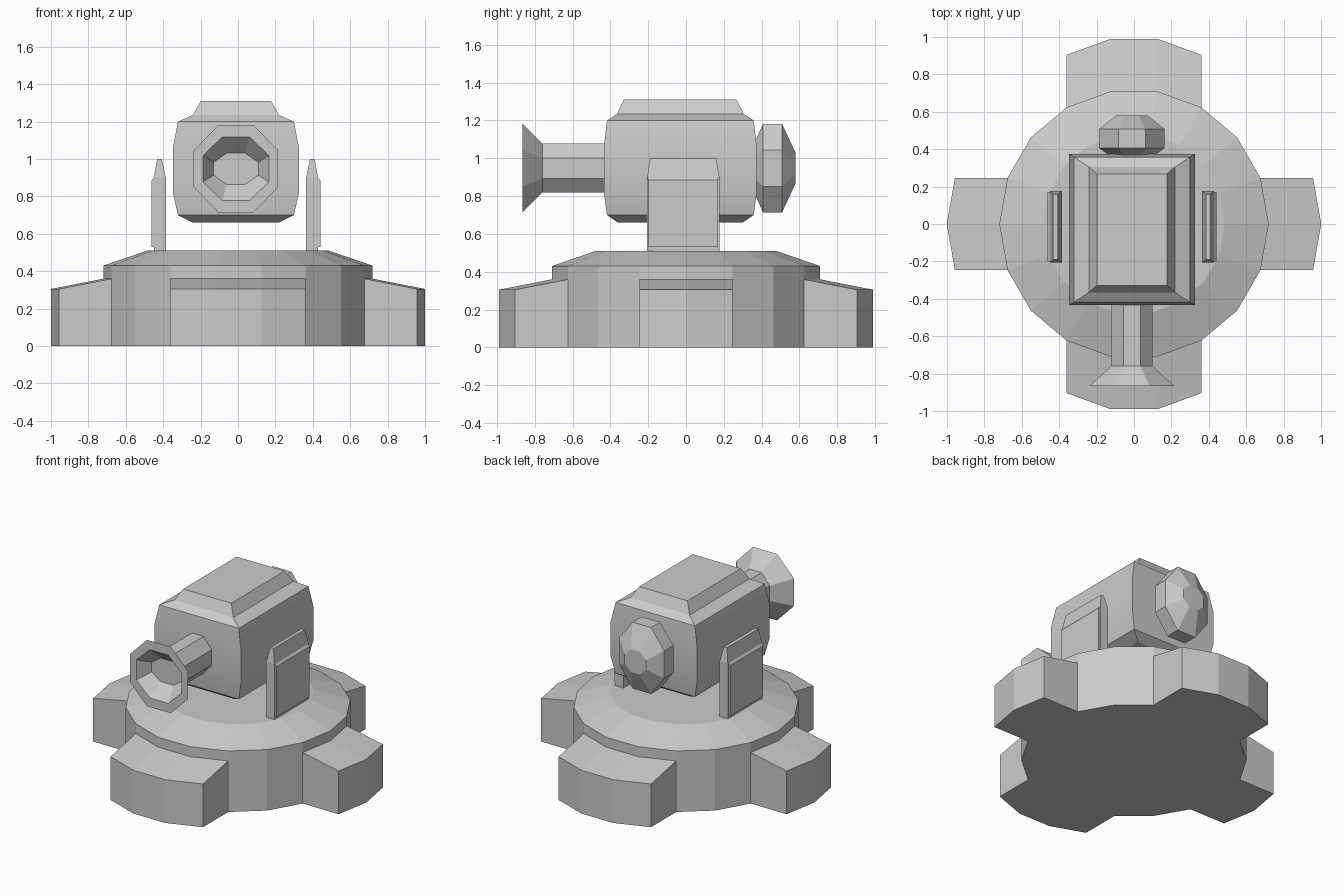
import bpy, bmesh, math
from mathutils import Vector

if "Cube" in bpy.data.objects:
    bpy.data.objects.remove(bpy.data.objects["Cube"])

CX, CZ = -0.011, 0.948   # turret centre line


def finish(bm, name, smooth=None):
    bmesh.ops.recalc_face_normals(bm, faces=bm.faces[:])
    mesh = bpy.data.meshes.new(name)
    bm.to_mesh(mesh)
    bm.free()
    if smooth:
        mesh.shade_smooth()
        mesh.set_sharp_from_angle(angle=math.radians(smooth))
    obj = bpy.data.objects.new(name, mesh)
    bpy.context.collection.objects.link(obj)
    return obj


def loft(rings):
    """Skin a list of equal-length point rings and cap both ends."""
    bm = bmesh.new()
    vs = [[bm.verts.new(p) for p in ring] for ring in rings]
    n = len(vs[0])
    for a, b in zip(vs, vs[1:]):
        for i in range(n):
            bm.faces.new((a[i], a[(i + 1) % n], b[(i + 1) % n], b[i]))
    bm.faces.new(vs[0])
    bm.faces.new(vs[-1])
    return bm


def circle(r, z, n=18):
    return [(r * math.cos(2 * math.pi * i / n), r * math.sin(2 * math.pi * i / n), z) for i in range(n)]


def octagon(y, hx, hz):
    """Flat-sided octagon facing y, with half width hx and half height hz."""
    k = 1 / math.cos(math.pi / 8)
    angles = [math.pi / 8 + i * math.pi / 4 for i in range(8)]
    return [(CX + hx * k * math.cos(a), y, CZ + hz * k * math.sin(a)) for a in angles]


def rect(z, x0, x1, y0, y1):
    return [(x0, y0, z), (x1, y0, z), (x1, y1, z), (x0, y1, z)]


# Base: 18-sided drum with four feet extruded from its lower wall
bm = loft([circle(0.72, 0), circle(0.72, 0.36), circle(0.72, 0.43), circle(0.485, 0.51)])
for d in (Vector((1, 0, 0)), Vector((-1, 0, 0)), Vector((0, 1, 0)), Vector((0, -1, 0))):
    limit = 0.8 if d.y else 0.9
    faces = []
    for f in bm.faces:
        c = f.calc_center_median()
        flat = Vector((c.x, c.y, 0))
        if abs(c.z - 0.18) < 0.01 and 0.6 < flat.length < 0.75 and flat.normalized().dot(d) > limit:
            faces.append(f)
    new = bmesh.ops.extrude_face_region(bm, geom=faces)
    bmesh.ops.delete(bm, geom=[f for f in faces if f.is_valid], context='FACES')
    for v in new['geom']:
        if isinstance(v, bmesh.types.BMVert):
            v.co += d * 0.281
            if v.co.z > 0.2:
                v.co.z -= 0.055
finish(bm, "base_with_feet")

# Turret housing with bulged sides and raised roof plate
body = [(0.66, 0.23, 0.33), (0.70, 0.31, 0.388), (0.82, 0.337, 0.404), (1.06, 0.337, 0.404),
        (1.20, 0.31, 0.388), (1.235, 0.23, 0.335), (1.31, 0.188, 0.298)]
finish(loft([rect(z, CX - hx, CX + hx, -0.03 - hy, -0.03 + hy) for z, hx, hy in body]),
       "turret_housing", 25)

# Barrel with flared, hollow muzzle
barrel = [(-0.42, 0.11, 0.13), (-0.76, 0.11, 0.13), (-0.865, 0.226, 0.234),
          (-0.865, 0.176, 0.17), (-0.775, 0.12, 0.083)]
finish(loft([octagon(*p) for p in barrel]), "barrel")

# Rear cap
cap = [(0.365, 0.12, 0.14), (0.407, 0.175, 0.234), (0.508, 0.175, 0.234), (0.58, 0.083, 0.08)]
finish(loft([octagon(*p) for p in cap]), "rear_cap")

# Side plates with tapered tops and an outer raised panel, mirrored
for side, label in ((1, "right"), (-1, "left")):
    def sided(z, x0, x1, y0, y1):
        return [(CX + side * (x + 0.009), y, zz) for x, y, zz in rect(z, x0, x1, y0, y1)]
    plate = [sided(0.50, 0.366, 0.43, -0.206, 0.177), sided(0.90, 0.366, 0.43, -0.206, 0.177),
             sided(1.0, 0.387, 0.412, -0.19, 0.16)]
    finish(loft(plate), label + "_side_plate")
    panel = [sided(0.53, 0.425, 0.442, -0.2, 0.17), sided(0.885, 0.425, 0.442, -0.2, 0.17),
             sided(0.90, 0.425, 0.43, -0.2, 0.17)]
    finish(loft(panel), label + "_side_panel")
